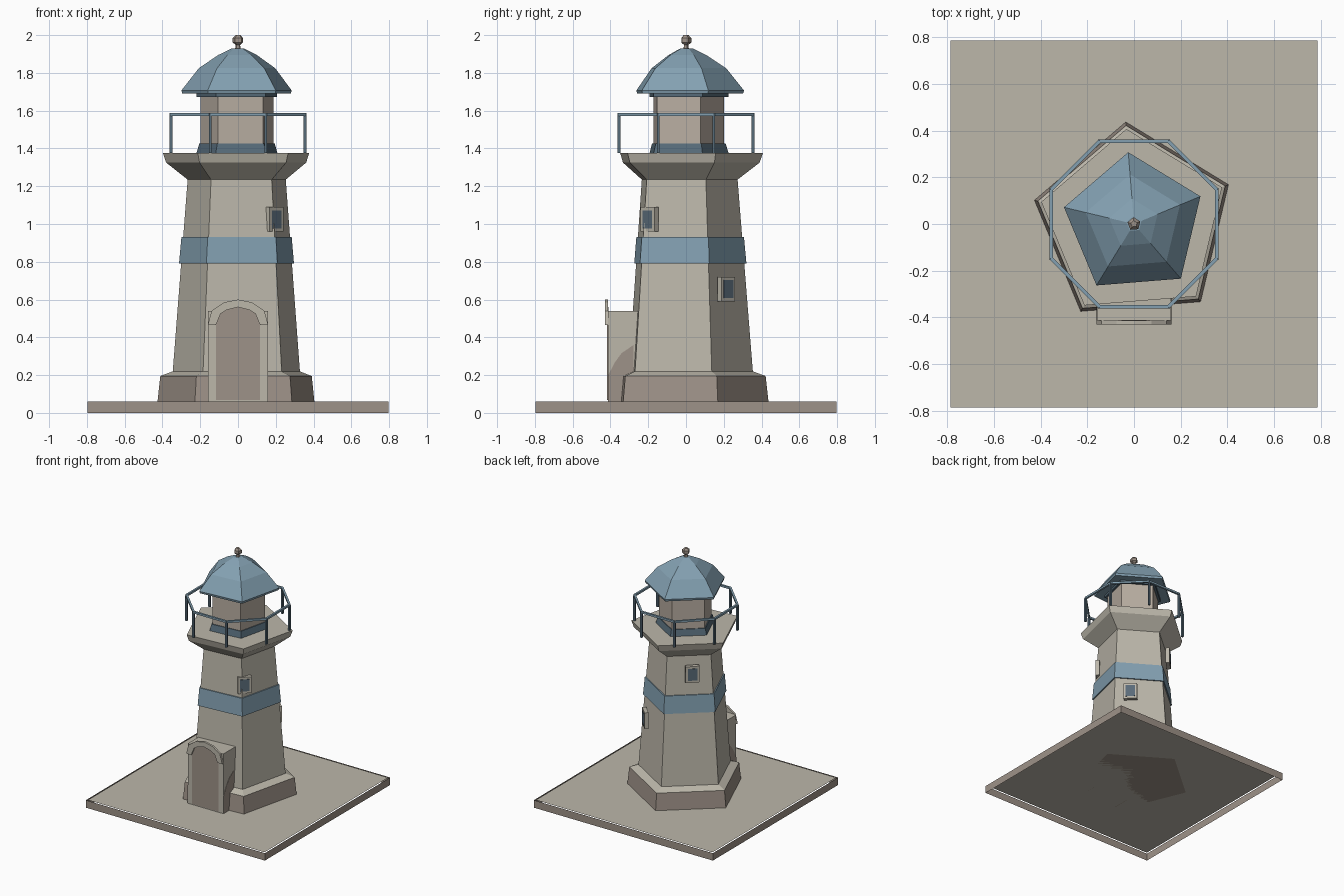
import bpy, bmesh
from math import radians, cos, sin, pi
from mathutils import Matrix, Vector

old = bpy.data.objects.get("Cube")
if old:
    bpy.data.objects.remove(old)


def material(name, *srgb):
    col = [((c / 255 + 0.055) / 1.055) ** 2.4 for c in srgb] + [1]
    m = bpy.data.materials.new(name)
    m.use_nodes = True
    m.diffuse_color = col
    m.node_tree.nodes["Principled BSDF"].inputs["Base Color"].default_value = col
    return m


STONE = material("pale stone", 188, 183, 170)
BROWN = material("brown stone", 158, 146, 136)
BLUE = material("slate blue", 131, 160, 177)
TRIM = material("dark blue trim", 86, 107, 121)
PANE = material("window glass", 90, 107, 121)
LAMP = material("lantern beige", 185, 174, 162)
TURN = radians(94.6)


def finish(name, bm, mats, normals=True):
    if normals:
        bmesh.ops.recalc_face_normals(bm, faces=bm.faces)
    me = bpy.data.meshes.new(name)
    bm.to_mesh(me)
    bm.free()
    for m in mats:
        me.materials.append(m)
    ob = bpy.data.objects.new(name, me)
    bpy.context.collection.objects.link(ob)
    return ob


def loft(name, rings, mats, slots=None, sides=5, turn=TURN, caps=True):
    """Stack of regular polygons, each ring given as (radius, height)."""
    bm = bmesh.new()
    loops = [[bm.verts.new((r * cos(turn + 2 * pi * i / sides), r * sin(turn + 2 * pi * i / sides), z))
              for i in range(sides)] for r, z in rings]
    for k in range(len(loops) - 1):
        a, b = loops[k], loops[k + 1]
        for i in range(sides):
            j = (i + 1) % sides
            f = bm.faces.new((a[i], a[j], b[j], b[i]))
            f.material_index = slots[k] if slots else 0
    if caps:
        bm.faces.new(loops[0][::-1])
        bm.faces.new(loops[-1])
    return finish(name, bm, mats, caps)


def prism(name, pts, lo, hi, mat, place):
    """Outline pushed from lo to hi; place maps (a, b, depth) to a point."""
    bm = bmesh.new()
    ends = [[bm.verts.new(place(a, b, d)) for a, b in pts] for d in (lo, hi)]
    n = len(pts)
    bm.faces.new(ends[0])
    bm.faces.new(ends[1][::-1])
    for i in range(n):
        j = (i + 1) % n
        bm.faces.new((ends[0][i], ends[1][i], ends[1][j], ends[0][j]))
    return finish(name, bm, [mat])


def front(a, b, d):
    return (a, d, b)


def side(a, b, d):
    return (d, a, b)


def mirrored(half):
    return half + [(-x, z) for x, z in reversed(half) if x]


# Ground: open side walls around a single slightly inset sheet
R2 = 2 ** 0.5
loft("ground_sides", [(0.797 * R2, 0), (0.797 * R2, 0.06)], [BROWN], sides=4, turn=pi / 4, caps=False)
sheet = bmesh.new()
bmesh.ops.create_grid(sheet, size=0.786, matrix=Matrix.Translation((0, 0, 0.06)))
finish("ground_top", sheet, [STONE], False)

# Tower
loft("plinth", [(0.438, 0.06), (0.423, 0.195), (0.355, 0.22)], [BROWN, STONE], [0, 1])
loft("tower_wall", [(0.355, 0.22), (0.274, 1.235)], [STONE])
loft("painted_band", [(0.321, 0.79), (0.308, 0.93)], [BLUE])
loft("gallery", [(0.274, 1.235), (0.391, 1.325), (0.408, 1.375)], [STONE])

# Lantern room and roof
loft("lantern_base", [(0.226, 1.375), (0.211, 1.425)], [TRIM])
loft("lantern_room", [(0.203, 1.42), (0.203, 1.68)], [LAMP])
loft("lantern_cornice", [(0.225, 1.672), (0.225, 1.695)], [TRIM])
loft("roof", [(0.303, 1.69), (0.308, 1.707), (0.213, 1.825), (0.109, 1.894), (0.034, 1.93)], [BLUE])
loft("finial", [(0.016, 1.925), (0.012, 1.948), (0.029, 1.961), (0.029, 1.984), (0.014, 2.0)], [BROWN])

# Gallery railing
bm_posts, bm_rail = bmesh.new(), bmesh.new()


def bar(bm, a, b, r):
    a, b = Vector(a), Vector(b)
    m = Matrix.Translation((a + b) / 2) @ (b - a).to_track_quat("Z", "Y").to_matrix().to_4x4()
    bmesh.ops.create_cone(bm, cap_ends=True, segments=4, radius1=r, radius2=r,
                          depth=(b - a).length, matrix=m @ Matrix.Rotation(pi / 4, 4, "Z"))


corners = [(0.384 * cos(pi / 8 + i * pi / 4), 0.384 * sin(pi / 8 + i * pi / 4)) for i in range(8)]
for i, (x, y) in enumerate(corners):
    bar(bm_posts, (x, y, 1.375), (x, y, 1.575), 0.011)
    bar(bm_rail, (x, y, 1.579), (*corners[(i + 1) % 8], 1.579), 0.011)
finish("railing_posts", bm_posts, [TRIM])
finish("railing_top", bm_rail, [BLUE])

# Porch, door and arched hood
prism("porch", [(-0.158, 0.06), (0.158, 0.06), (0.158, 0.54), (-0.158, 0.54)], -0.413, -0.24, STONE, front)
inner = [(0.117, 0.465), (0.092, 0.525), (0.06, 0.545), (0, 0.56)]
outer = [(0.16, 0.465), (0.14, 0.54), (0.075, 0.585), (0, 0.6)]
prism("door", mirrored([(0.117, 0.068)] + inner), -0.418, -0.41, BROWN, front)
prism("door_hood", mirrored(outer) + mirrored(inner)[::-1], -0.43, -0.413, STONE, front)
arc = [(-0.412, 0.06), (-0.412, 0.2), (-0.375, 0.27), (-0.34, 0.317), (-0.277, 0.36), (-0.277, 0.06)]
for name, s in (("left", 1), ("right", -1)):
    prism("porch_lower_panel_" + name, arc, s * 0.156, s * 0.16, BROWN, side)

# Windows: thin framed plates turned to face outward
for name, angle, dist, z in (("front", -45, 0.288, 1.025), ("low", 45, 0.316, 0.655), ("back", 135, 0.275, 1.105)):
    for part, w, h, lo, hi, mat in (("frame", 0.102, 0.13, dist - 0.03, dist, STONE),
                                    ("pane", 0.07, 0.095, dist - 0.003, dist + 0.003, PANE)):
        box = [(-w / 2, -h / 2), (w / 2, -h / 2), (w / 2, h / 2), (-w / 2, h / 2)]
        ob = prism(f"{name}_window_{part}", box, lo, hi, mat, side)
        ob.rotation_euler.z = radians(angle)
        ob.location.z = z
